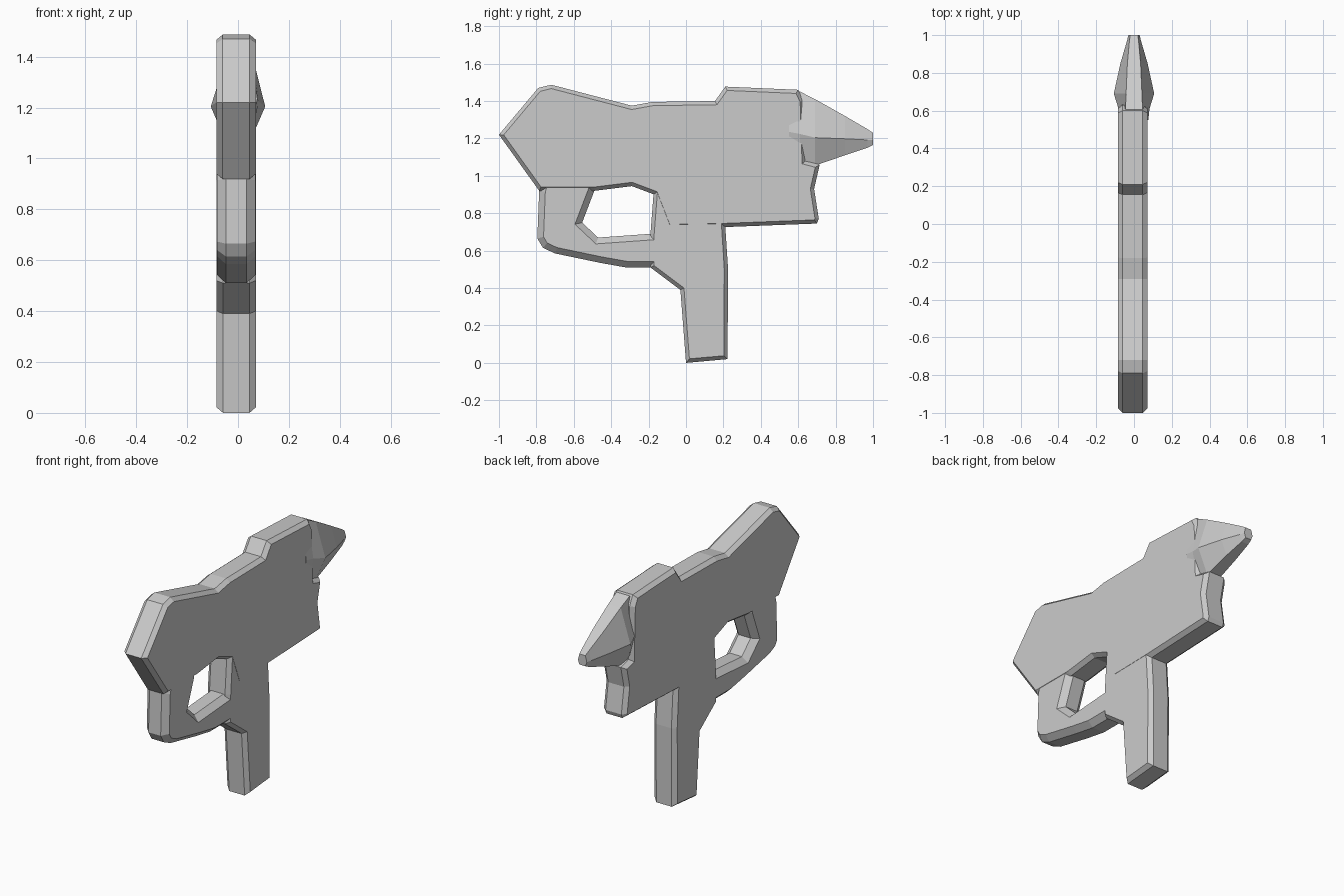
import bpy, bmesh
from mathutils import Vector

cube = bpy.data.objects.get("Cube")
if cube:
    bpy.data.objects.remove(cube, do_unlink=True)

grey = bpy.data.materials.new("plain grey")
grey.use_nodes = True
GREY = (0.6, 0.6, 0.6, 1)
grey.diffuse_color = GREY
grey.node_tree.nodes["Principled BSDF"].inputs["Base Color"].default_value = GREY

CENTRE = -0.007


def shrink(outline, amount):
    """Move every side of a clockwise outline inward by amount."""
    points = [Vector(p) for p in outline]
    result = []
    for i, p in enumerate(points):
        a = (p - points[i - 1]).normalized()
        b = (points[(i + 1) % len(points)] - p).normalized()
        na, nb = Vector((a.y, -a.x)), Vector((b.y, -b.x))
        result.append(p + (na + nb) * amount / max(1 + na.dot(nb), 0.5))
    return result


def loft(name, rings):
    """Skin a row of equal rings and close both ends."""
    bm = bmesh.new()
    rows = [[bm.verts.new(p) for p in ring] for ring in rings]
    for r, s in zip(rows, rows[1:]):
        for i in range(len(r)):
            j = (i + 1) % len(r)
            bm.faces.new((r[i], r[j], s[j], s[i]))
    bm.faces.new(rows[0])
    bm.faces.new(rows[-1])
    bmesh.ops.recalc_face_normals(bm, faces=bm.faces)
    mesh = bpy.data.meshes.new(name)
    bm.to_mesh(mesh)
    bm.free()
    mesh.materials.append(grey)
    obj = bpy.data.objects.new(name, mesh)
    bpy.context.collection.objects.link(obj)
    return obj


def slab(name, outline, half, chamfer, inset):
    """Flat plate with chamfered rims, drawn as a clockwise (y, z) outline."""
    small = shrink(outline, inset)
    layers = [(-half, small), (chamfer - half, outline),
              (half - chamfer, outline), (half, small)]
    return loft(name, [[(CENTRE + x, y, z) for y, z in pts] for x, pts in layers])


# Main body, from the swept rear to the block under the nose
slab("receiver", [
    (-1, 1.22), (-0.79, 1.47), (-0.72, 1.487), (-0.29, 1.375), (-0.18, 1.395),
    (0.155, 1.4), (0.21, 1.477), (0.6, 1.46), (0.63, 1.4), (0.64, 1.08),
    (0.715, 1.06), (0.685, 0.93), (0.71, 0.77), (0.7, 0.745), (0.18, 0.725),
    (-0.1, 0.72), (-0.17, 0.9), (-0.29, 0.945), (-0.49, 0.92), (-0.785, 0.92),
], 0.078, 0.025, 0.02)

# Handle with its shoulder
slab("grip", [
    (-0.17, 0.95), (0.2, 0.95), (0.21, 0.73), (0.225, 0.5), (0.222, 0.02),
    (0, 0), (-0.03, 0.39), (-0.19, 0.51), (-0.19, 0.69),
], 0.077, 0.025, 0.02)

# Loop joining the handle to the rear
slab("trigger_guard", [
    (-0.76, 1.0), (-0.48, 1.0), (-0.49, 0.92), (-0.555, 0.75), (-0.47, 0.67),
    (-0.19, 0.69), (-0.1, 0.69), (-0.1, 0.51), (-0.32, 0.51), (-0.46, 0.535),
    (-0.7, 0.585), (-0.765, 0.615), (-0.795, 0.665), (-0.785, 0.92),
], 0.076, 0.035, 0.033)


# Tapered nose: y, bottom, top, half width at the middle, half width at the rims
def nose_ring(y, low, high, wide, rim):
    mid = low + (high - low) * 0.42
    return [(-rim, y, low), (-wide, y, mid), (-rim, y, high),
            (rim, y, high), (wide, y, mid), (rim, y, low)]


loft("nose", [nose_ring(*s) for s in [
    (0.55, 1.08, 1.45, 0.076, 0.045),
    (0.61, 1.06, 1.45, 0.082, 0.045),
    (0.69, 1.055, 1.41, 0.107, 0.042),
    (0.85, 1.11, 1.32, 0.072, 0.035),
    (0.97, 1.15, 1.25, 0.037, 0.024),
    (1.0, 1.165, 1.23, 0.03, 0.02),
]])
